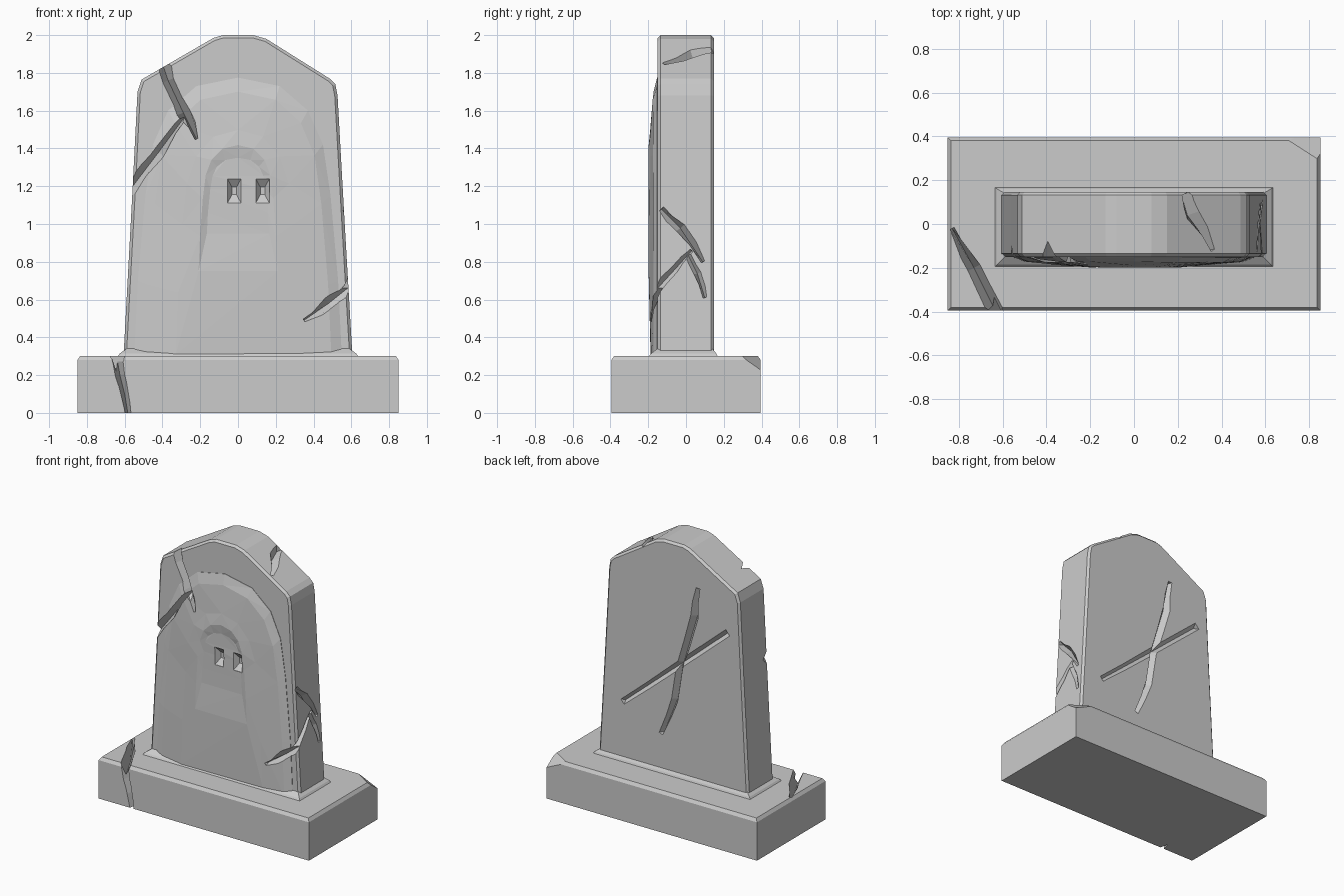
import bpy, bmesh, random
from mathutils import Vector

if "Cube" in bpy.data.objects:
    bpy.data.objects.remove(bpy.data.objects["Cube"])

random.seed(4)


def make(name, verts, faces):
    me = bpy.data.meshes.new(name)
    me.from_pydata([tuple(v) for v in verts], [], faces)
    bm = bmesh.new()
    bm.from_mesh(me)
    bmesh.ops.recalc_face_normals(bm, faces=bm.faces)
    bm.to_mesh(me)
    bm.free()
    ob = bpy.data.objects.new(name, me)
    bpy.context.collection.objects.link(ob)
    return ob


def loft(name, rings):
    """Closed solid through rings of equal point count."""
    n = len(rings[0])
    faces = [tuple(range(n)), tuple(range((len(rings) - 1) * n, len(rings) * n))]
    for r in range(len(rings) - 1):
        for i in range(n):
            j = (i + 1) % n
            faces.append((r * n + i, r * n + j, (r + 1) * n + j, (r + 1) * n + i))
    return make(name, [p for ring in rings for p in ring], faces)


def rect(x, y0, y1, z):
    return [(-x, y0, z), (x, y0, z), (x, y1, z), (-x, y1, z)]


def apply_mod(ob, kind, **props):
    m = ob.modifiers.new(kind, kind)
    for k, v in props.items():
        setattr(m, k, v)
    bpy.context.view_layer.objects.active = ob
    bpy.ops.object.modifier_apply(modifier=m.name)


def boolean(ob, other, op):
    apply_mod(ob, 'BOOLEAN', object=other, operation=op, solver='EXACT')
    bpy.data.objects.remove(other)


def crack(ob, pts, widths, depth, normal, lift=0.04):
    """Cut a V-shaped groove along points lying on a face."""
    n = Vector(normal)
    pts = [Vector(p) for p in pts]
    rings = []
    for i, p in enumerate(pts):
        t = (pts[min(i + 1, len(pts) - 1)] - pts[max(i - 1, 0)]).normalized()
        s = t.cross(n).normalized() * widths[i] / 2 * (depth + lift) / depth
        rings.append([p + s + n * lift, p - s + n * lift, p - n * depth])
    boolean(ob, loft("crack_cutter", rings), 'DIFFERENCE')


def chip(ob, point, normal):
    """Slice a corner off with a plane."""
    bm = bmesh.new()
    bm.from_mesh(ob.data)
    bmesh.ops.bisect_plane(bm, geom=bm.verts[:] + bm.edges[:] + bm.faces[:],
                           plane_co=point, plane_no=normal, clear_outer=True)
    bmesh.ops.holes_fill(bm, edges=[e for e in bm.edges if e.is_boundary])
    bmesh.ops.recalc_face_normals(bm, faces=bm.faces)
    bm.to_mesh(ob.data)
    bm.free()


# Plinth with worn top edges and a broken corner
base = loft("base", [rect(0.85, -0.395, 0.395, 0), rect(0.85, -0.395, 0.395, 0.28),
                     rect(0.835, -0.38, 0.38, 0.302)])
chip(base, (0.70, 0.395, 0.295), (0.45, 0.7, 1.0))
crack(base, [(-0.83, -0.02, 0.3), (-0.73, -0.2, 0.3), (-0.62, -0.42, 0.3)],
      [0.02, 0.06, 0.07], 0.08, (0, 0, 1))
crack(base, [(-0.65, -0.395, 0.34), (-0.625, -0.395, 0.2), (-0.60, -0.395, 0.1),
             (-0.58, -0.395, -0.02)], [0.06, 0.05, 0.04, 0.03], 0.06, (0, -1, 0))

# Mortar collar at the foot of the slab
loft("collar", [rect(0.64, -0.2, 0.17, 0.295), rect(0.625, -0.185, 0.16, 0.315),
                rect(0.59, -0.15, 0.14, 0.34)])

# Headstone slab
outline = [(-0.607, 0.28), (-0.56, 1.15), (-0.532, 1.70), (-0.51, 1.765), (-0.13, 1.985),
           (-0.08, 2.0), (0.08, 2.0), (0.15, 1.98), (0.485, 1.77), (0.515, 1.74),
           (0.527, 1.68), (0.565, 1.0), (0.607, 0.28)]
slab = loft("slab", [[(x, y, z) for x, z in outline] for y in (-0.15, 0.147)])
apply_mod(slab, 'BEVEL', width=0.015, segments=1, limit_method='ANGLE', angle_limit=1.2)

# Soft raised arch on the front, ending in a shallow hood hollow
half = [(0.55, 0.29), (0.53, 0.7), (0.49, 1.15), (0.45, 1.42), (0.37, 1.6), (0.22, 1.73)]
arch = half + [(0, 1.775)] + [(-x, z) for x, z in reversed(half)]


def arch_ring(sx, sz, z0, y, jitter=0.0):
    return [(x * sx, y + random.uniform(-jitter, jitter), z0 + (z - 0.29) * sz)
            for x, z in arch]


panel = loft("panel", [arch_ring(1, 1, 0.29, -0.1), arch_ring(1, 1, 0.29, -0.153),
                       arch_ring(0.9, 0.95, 0.29, -0.174, 0.003),
                       arch_ring(0.6, 0.8, 0.31, -0.188, 0.004),
                       arch_ring(0.38, 0.45, 0.75, -0.198, 0.002),
                       arch_ring(0.3, 0.27, 0.95, -0.187, 0.002)])
apply_mod(panel, 'TRIANGULATE')
boolean(slab, panel, 'UNION')

# Two eye hollows
for x in (-0.02, 0.13):
    eye = loft("eye_cutter", [[(x + sx * 0.036, y, 1.175 + sz * 0.064)
                              for sx, sz in ((-1, -1), (1, -1), (1, 1), (-1, 1))]
                             for y in (-0.25, -0.185)] +
               [[(x + sx * 0.012, -0.15, 1.175 + sz * 0.02)
                 for sx, sz in ((-1, -1), (1, -1), (1, 1), (-1, 1))]])
    boolean(slab, eye, 'DIFFERENCE')

# Cracks: front
F, B = (0, -1, 0), (0, 1, 0)
crack(slab, [(-0.41, -0.15, 1.88), (-0.37, -0.15, 1.76), (-0.29, -0.155, 1.59),
             (-0.22, -0.175, 1.45)], [0.08, 0.06, 0.06, 0.015], 0.07, F, 0.08)
crack(slab, [(-0.28, -0.16, 1.57), (-0.42, -0.155, 1.38), (-0.58, -0.15, 1.17)],
      [0.02, 0.05, 0.07], 0.06, F, 0.08)
crack(slab, [(0.35, -0.165, 0.49), (0.48, -0.155, 0.58), (0.63, -0.15, 0.70)],
      [0.01, 0.04, 0.07], 0.03, F, 0.05)

# Cracks: back, crossing
crack(slab, [(-0.2, 0.147, 1.72), (-0.17, 0.147, 1.5), (-0.05, 0.147, 1.1),
             (-0.01, 0.147, 0.85), (0.1, 0.147, 0.58)],
      [0.03, 0.06, 0.05, 0.05, 0.03], 0.04, B)
crack(slab, [(-0.44, 0.147, 1.46), (0.0, 0.147, 1.08), (0.41, 0.147, 0.73)],
      [0.05, 0.05, 0.04], 0.04, B)

# Cracks: right side and top right slope
R = (0.998, 0, 0.06)
crack(slab, [(0.56, -0.13, 1.08), (0.57, -0.03, 0.98), (0.576, 0.09, 0.8)],
      [0.03, 0.06, 0.02], 0.04, R)
crack(slab, [(0.585, -0.17, 0.64), (0.58, -0.06, 0.76), (0.575, 0.03, 0.86)],
      [0.05, 0.04, 0.02], 0.035, R)
crack(slab, [(0.575, 0.01, 0.84), (0.582, 0.06, 0.74), (0.587, 0.1, 0.61)],
      [0.03, 0.04, 0.02], 0.03, R)
crack(slab, [(0.24, 0.14, 1.923), (0.27, 0.04, 1.904), (0.36, -0.12, 1.848)],
      [0.05, 0.07, 0.02], 0.05, (0.53, 0, 0.848))
